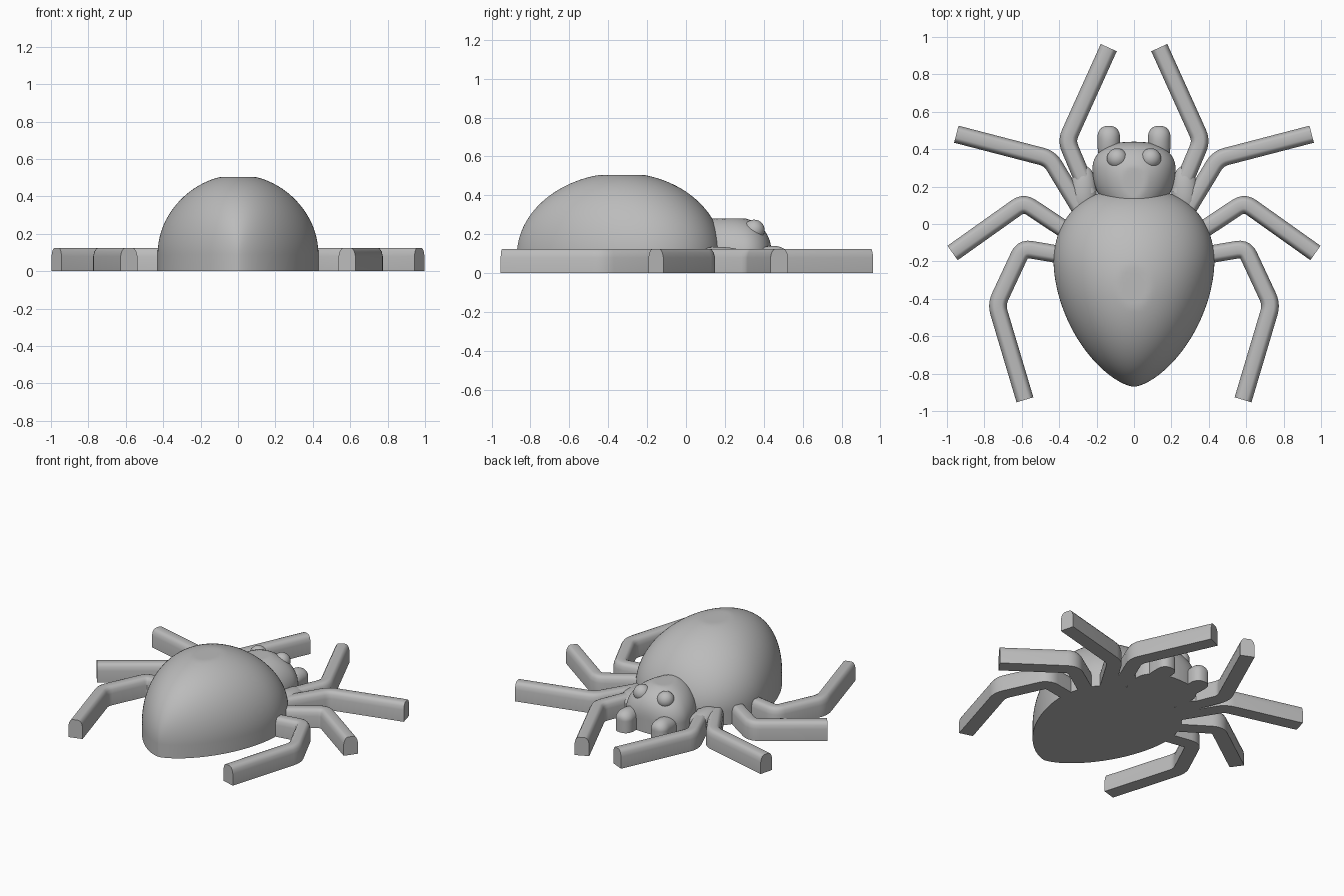
import bpy, bmesh
from math import sin, cos, pi, radians
from mathutils import Vector

cube = bpy.data.objects.get("Cube")
if cube:
    bpy.data.objects.remove(cube, do_unlink=True)

grey = bpy.data.materials.new("plain_grey")
grey.use_nodes = True
colour = (0.5, 0.5, 0.5, 1)
grey.diffuse_color = colour
grey.node_tree.nodes["Principled BSDF"].inputs["Base Color"].default_value = colour


def finish(name, bm, angle):
    bmesh.ops.remove_doubles(bm, verts=bm.verts, dist=0.0005)
    bmesh.ops.recalc_face_normals(bm, faces=bm.faces)
    mesh = bpy.data.meshes.new(name)
    bm.to_mesh(mesh)
    bm.free()
    mesh.materials.append(grey)
    ob = bpy.data.objects.new(name, mesh)
    bpy.context.collection.objects.link(ob)
    bpy.ops.object.select_all(action='DESELECT')
    ob.select_set(True)
    bpy.context.view_layer.objects.active = ob
    bpy.ops.object.shade_smooth_by_angle(angle=radians(angle))
    return ob


def skin(bm, rings):
    # Join equal rings into a closed tube with capped ends
    rows = [[bm.verts.new(p) for p in ring] for ring in rings]
    n = len(rows[0])
    for a, b in zip(rows, rows[1:]):
        for i in range(n):
            j = (i + 1) % n
            bm.faces.new((a[i], a[j], b[j], b[i]))
    bm.faces.new(rows[0])
    bm.faces.new(rows[-1])


def bulge(y, mid, front, back, power, k):
    # Egg-like falloff: 1 at mid, 0 at the front and back limits
    u = min(1, (y - mid) / front if y > mid else (mid - y) / back)
    p, e = (2, 0.4) if y > mid else (power, k)
    return max(0, 1 - u ** p) ** e


def dome(name, x, y0, y1, width, height, base, top, steps=40, arc=40):
    # Flat-bottomed dome with upright lower walls, lofted along y
    rings = []
    for s in range(steps + 1):
        y = (y0 + y1) / 2 - (y1 - y0) / 2 * cos(pi * s / steps)
        w, h = max(width(y), 0.001), height(y)
        ring = [(x + w, y, 0)]
        for i in range(arc + 1):
            t = pi * i / arc
            ring.append((x + w * cos(t), y, min(top, base + h * sin(t))))
        rings.append(ring + [(x - w, y, 0)])
    bm = bmesh.new()
    skin(bm, rings)
    return finish(name, bm, 40)


def leg(name, path, side):
    pts = [Vector((x * side, y)) for x, y in path]
    # Round each knee with a short quadratic curve
    line = [pts[0]]
    for a, b, c in zip(pts, pts[1:], pts[2:]):
        p, q = b + (a - b).normalized() * 0.045, b + (c - b).normalized() * 0.045
        for i in range(6):
            t = i / 5
            line.append(p * (1 - t) ** 2 + b * 2 * t * (1 - t) + q * t * t)
    line.append(pts[-1])
    # Flat underside, straight sides and a rounded top
    half = [(0.047, 0), (0.047, 0.08), (0.041, 0.105), (0.031, 0.12), (0.02, 0.125)]
    section = half + [(-x, z) for x, z in reversed(half)]
    rings = []
    for i, p in enumerate(line):
        before = (p - line[max(i - 1, 0)]).normalized()
        after = (line[min(i + 1, len(line) - 1)] - p).normalized()
        d = (before + after).normalized()
        across = Vector((-d.y, d.x))
        stretch = 1 / max(0.5, d.dot(after if i == 0 else before))
        rings.append([(*(p + across * o * stretch), z) for o, z in section])
    bm = bmesh.new()
    skin(bm, rings)
    finish(name, bm, 32)


# Abdomen: egg-shaped plan with a slightly flattened top
dome("abdomen", 0, -0.87, 0.19,
     lambda y: 0.43 * bulge(y, -0.2, 0.39, 0.67, 1.8, 0.65),
     lambda y: 0.425 * max(0, 1 - ((y + 0.33) / (0.52 if y > -0.33 else 0.54)) ** 2) ** 0.5,
     0.09, 0.505, 64, 64)

# Head
dome("head", 0, 0.06, 0.44,
     lambda y: 0.222 * bulge(y, 0.3, 0.14, 0.25, 2, 0.4),
     lambda y: 0.2 * bulge(y, 0.24, 0.2, 0.3, 2, 0.4),
     0.09, 0.28)

legs = {
    "front_leg": [(0.24, 0.16), (0.36, 0.445), (0.135, 0.943)],
    "upper_middle_leg": [(0.28, 0.07), (0.45, 0.35), (0.95, 0.48)],
    "lower_middle_leg": [(0.34, -0.05), (0.59, 0.115), (0.97, -0.155)],
    "rear_leg": [(0.36, -0.17), (0.595, -0.13), (0.735, -0.43), (0.583, -0.94)],
}
for side, label in ((1, "left"), (-1, "right")):
    for name, path in legs.items():
        leg(f"{label}_{name}", path, side)
    # Stubby feelers at the front of the head
    dome(f"{label}_feeler", side * 0.135, 0.33, 0.525,
         lambda y: 0.06 * bulge(y, 0.465, 0.06, 0.135, 4, 0.4),
         lambda y: 0.06 * bulge(y, 0.45, 0.075, 0.12, 2, 0.5),
         0.08, 1, 24, 24)
    # Fillet where the front legs meet the body
    dome(f"{label}_shoulder", side * 0.27, 0.04, 0.31,
         lambda y: 0.07 * bulge(y, 0.16, 0.15, 0.12, 2, 0.5),
         lambda y: 0.05 * bulge(y, 0.16, 0.15, 0.12, 2, 0.5),
         0.085, 1, 16, 16)
    # Eye bump on the brow
    bm = bmesh.new()
    bmesh.ops.create_uvsphere(bm, u_segments=24, v_segments=14, radius=0.055)
    bmesh.ops.translate(bm, verts=bm.verts, vec=(side * 0.09, 0.35, 0.22))
    finish(f"{label}_eye", bm, 60)
